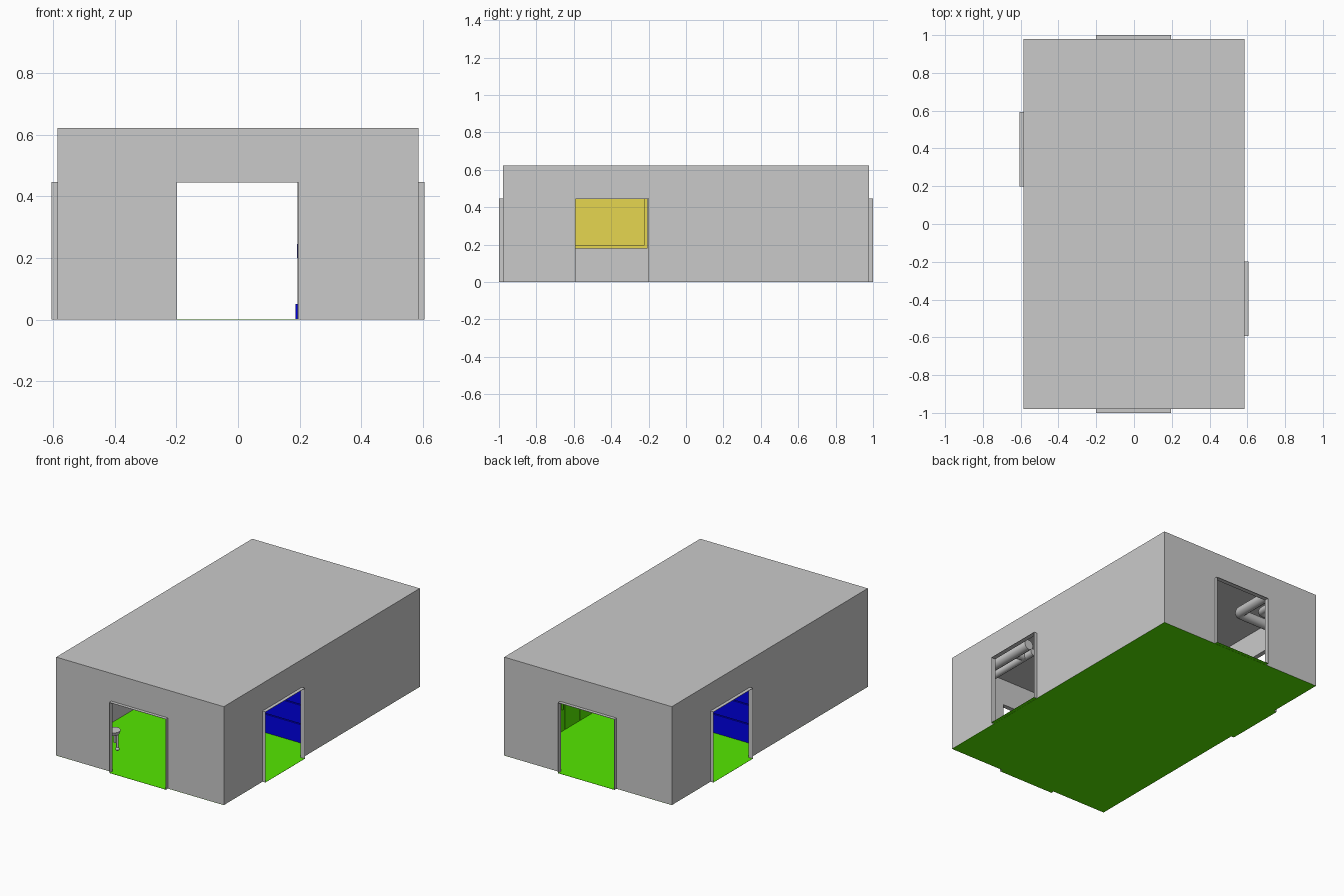
import bpy, bmesh, math
from mathutils import Vector, Matrix

cube = bpy.data.objects.get("Cube")
if cube:
    bpy.data.objects.remove(cube, do_unlink=True)


def material(name, rgb):
    m = bpy.data.materials.new(name)
    m.use_nodes = True
    m.diffuse_color = (*rgb, 1)
    m.node_tree.nodes["Principled BSDF"].inputs["Base Color"].default_value = (*rgb, 1)
    return m


GREY = material("concrete_grey", (0.59, 0.59, 0.59))
GREEN = material("floor_green", (0.09, 0.8, 0.0))
BLUE = material("cabinet_blue", (0.0, 0.0, 0.8))
YELLOW = material("board_yellow", (0.79, 0.67, 0.08))


def finish(bm, name, mat):
    bmesh.ops.recalc_face_normals(bm, faces=bm.faces)
    me = bpy.data.meshes.new(name)
    bm.to_mesh(me)
    bm.free()
    me.materials.append(mat)
    ob = bpy.data.objects.new(name, me)
    bpy.context.collection.objects.link(ob)
    return ob


def box(name, lo, hi, mat):
    lo, hi = Vector(lo), Vector(hi)
    bm = bmesh.new()
    bmesh.ops.create_cube(bm, size=1)
    bmesh.ops.scale(bm, vec=hi - lo, verts=bm.verts)
    bmesh.ops.translate(bm, vec=(lo + hi) / 2, verts=bm.verts)
    return finish(bm, name, mat)


def gate(name, axis, outer, inner, a, b, top, start, end, height):
    """Upright plate from a to b with a doorway from start to end, between two depths."""
    outline = [(a, 0), (start, 0), (start, height), (end, height),
               (end, 0), (b, 0), (b, top), (a, top)]
    bm = bmesh.new()
    place = (lambda s, d, z: (s, d, z)) if axis == "y" else (lambda s, d, z: (d, s, z))
    face = bm.faces.new([bm.verts.new(place(s, outer, z)) for s, z in outline])
    ext = bmesh.ops.extrude_face_region(bm, geom=[face])
    moved = [v for v in ext["geom"] if isinstance(v, bmesh.types.BMVert)]
    bmesh.ops.translate(bm, vec=place(0, inner - outer, 0), verts=moved)
    return finish(bm, name, GREY)


def pipe(name, points, radius):
    cu = bpy.data.curves.new(name, "CURVE")
    cu.dimensions = "3D"
    cu.bevel_depth = radius
    cu.bevel_resolution = 3
    cu.use_fill_caps = True
    sp = cu.splines.new("POLY")
    sp.points.add(len(points) - 1)
    for p, co in zip(sp.points, points):
        p.co = (*co, 1)
    cu.materials.append(GREY)
    ob = bpy.data.objects.new(name, cu)
    bpy.context.collection.objects.link(ob)
    return ob


# Building shell: half sizes, wall thickness, doorway height, surround
X, Y, H, T, DOOR = 0.586, 0.979, 0.622, 0.008, 0.445
LIP, RIM = 0.021, 0.002
UNDER, FLOOR = 0.0005, 0.0015
walls = [("front", "y", -1, -0.198, 0.194), ("back", "y", 1, -0.198, 0.194),
         ("left", "x", 1, -0.59, -0.2), ("right", "x", -1, 0.2, 0.59)]
for name, axis, sign, start, end in walls:
    depth = Y if axis == "y" else X
    span = X - T if axis == "y" else Y
    gate(name + "_wall", axis, sign * depth, sign * (depth - T),
         -span, span, H - T, start, end, DOOR)
    # Projecting door surround and its threshold
    gate(name + "_door_frame", axis, sign * (depth + LIP), sign * depth,
         start - RIM, end + RIM, DOOR + RIM, start, end, DOOR)
    d0, d1 = sorted((sign * (depth - T), sign * (depth + LIP)))
    lo, hi = (start, d0, UNDER), (end, d1, FLOOR)
    if axis == "x":
        lo, hi = (d0, start, UNDER), (d1, end, FLOOR)
    box(name + "_threshold", lo, hi, GREEN)

box("roof", (-X, -Y, H - T), (X, Y, H), GREY)
# The floor sheet covers the wall feet from below
box("floor", (-X, -Y, -0.0005), (X, Y, FLOOR), GREEN)

# Two blue cabinets, each facing the side door of its own half
for side, s in (("left", 1), ("right", -1)):
    def blue_box(name, x0, x1, y0, y1, z0, z1):
        xs, ys = sorted((s * x0, s * x1)), sorted((s * y0, s * y1))
        box(side + name, (xs[0], ys[0], z0), (xs[1], ys[1], z1), BLUE)
    blue_box("_cabinet_body", 0.2, 0.57, -0.03, 0.12, FLOOR, 0.5)
    for i in range(4):
        z = FLOOR + i * 0.122
        blue_box(f"_cabinet_drawer_{i + 1}", 0.2, 0.57, -0.04, -0.03, z, z + 0.116)
box("cabinet_foot", (0.187, -0.03, FLOOR), (0.2, 0.1, 0.05), BLUE)
box("cabinet_latch", (0.192, 0.0, 0.2), (0.2, 0.04, 0.245), BLUE)

# Green lockers along the left wall
box("locker_body", (0.51, 0.2, FLOOR), (0.575, 0.8, 0.4), GREEN)
for i in range(4):
    y = 0.2 + i * 0.15
    box(f"locker_door_{i + 1}", (0.5, y, FLOOR), (0.51, y + 0.144, 0.4), GREEN)
    box(f"locker_handle_{i + 1}", (0.49, y + 0.02, 0.14), (0.5, y + 0.03, 0.18), GREEN)

# Yellow board on the right wall, a raised panel on a backing sheet
box("board_backing", (-0.577, -0.75, 0.18), (-0.56, -0.207, 0.5), YELLOW)
box("board_panel", (-0.56, -0.735, 0.195), (-0.53, -0.222, 0.488), YELLOW)

# Round basin with two drain pipes and a trap, just inside the front door
bm = bmesh.new()
bmesh.ops.create_cone(bm, cap_ends=True, segments=24, radius1=0.035, radius2=0.042,
                      depth=0.022, matrix=Matrix.Translation((-0.262, -0.87, 0.196)))
finish(bm, "basin", GREY)
for i, (x, low) in enumerate(((-0.252, 0.13), (-0.234, 0.095))):
    pipe(f"basin_drain_{i + 1}", [(x, -0.87, 0.19), (x, -0.87, low)], 0.007)
bm = bmesh.new()
bmesh.ops.create_uvsphere(bm, u_segments=16, v_segments=8, radius=0.012,
                          matrix=Matrix.Translation((-0.234, -0.87, 0.095)))
finish(bm, "basin_trap", GREY)

# Nested elbow ducts under the ceiling by the back door
for i, (inset, r) in enumerate(((0, 0.032), (0.09, 0.022))):
    cx, cy = -0.27 - inset, 0.64 + inset
    bend = [(cx - 0.03 * (1 - math.sin(a)), cy + 0.03 * (1 - math.cos(a)))
            for a in (k * math.pi / 8 for k in range(5))]
    path = [(-0.575, cy)] + bend + [(cx, 0.96)]
    pipe(f"elbow_duct_{i + 1}", [(x, y, 0.53) for x, y in path], r)

# Straight ducts with a cross link by the left door
pipe("long_duct", [(0.435, -0.96, 0.535), (0.435, -0.45, 0.535)], 0.032)
pipe("short_duct", [(0.34, -0.9, 0.55), (0.34, -0.52, 0.55)], 0.022)
pipe("duct_link", [(0.34, -0.6, 0.55), (0.435, -0.6, 0.535)], 0.022)
